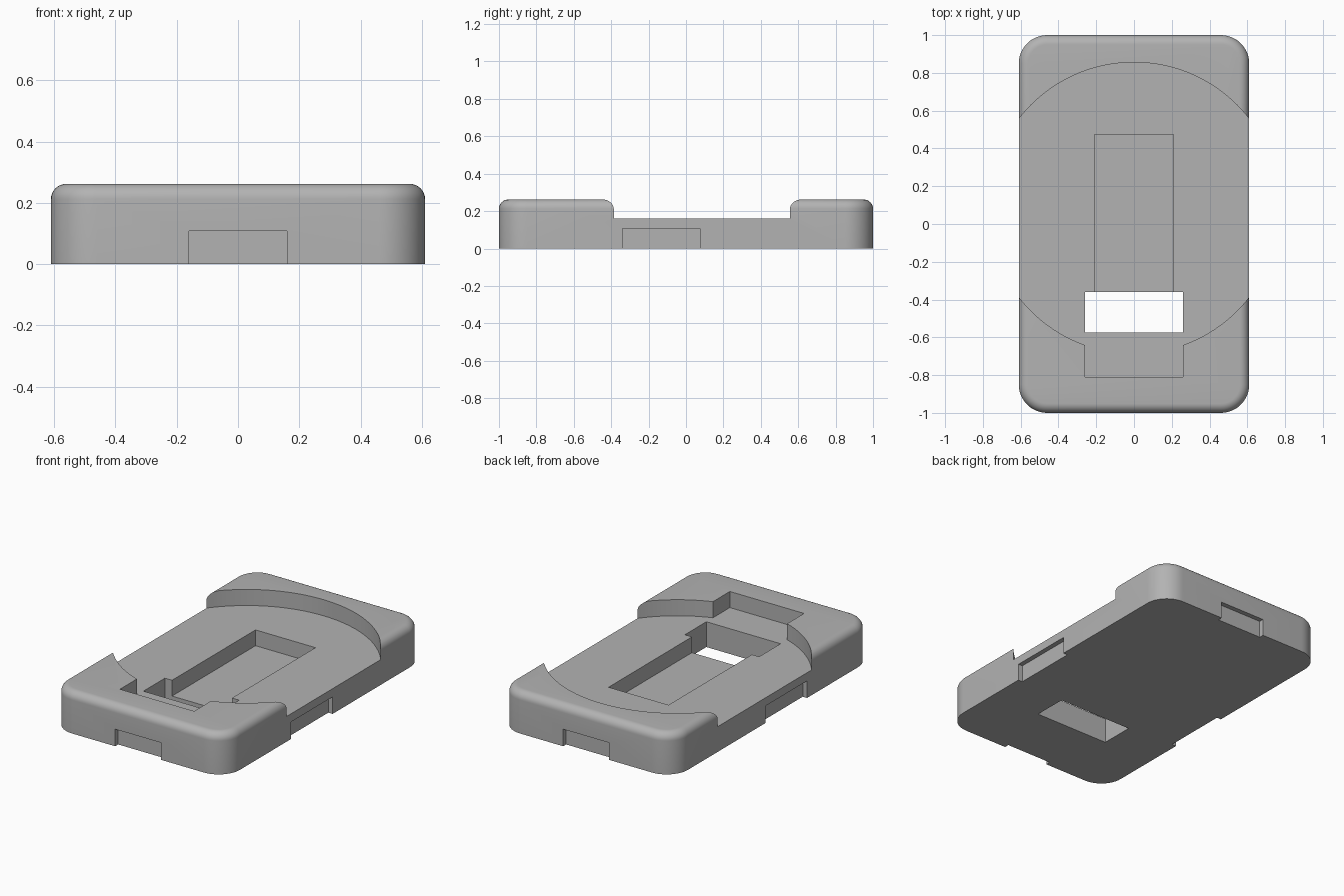
import bpy, bmesh, math

if "Cube" in bpy.data.objects:
    bpy.data.objects.remove(bpy.data.objects["Cube"])

HALF_X, HALF_Y, HEIGHT = 0.61, 1.0, 0.262
CORNER, FILLET = 0.15, 0.05
FLOOR = 0.16            # level of the round recess

grey = bpy.data.materials.new("mid grey")
grey.use_nodes = True
grey.diffuse_color = (0.45, 0.45, 0.45, 1)
grey.node_tree.nodes["Principled BSDF"].inputs["Base Color"].default_value = (0.45, 0.45, 0.45, 1)


def finish(name, bm):
    bmesh.ops.recalc_face_normals(bm, faces=bm.faces)
    mesh = bpy.data.meshes.new(name)
    bm.to_mesh(mesh)
    bm.free()
    obj = bpy.data.objects.new(name, mesh)
    bpy.context.collection.objects.link(obj)
    mesh.materials.append(grey)
    return obj


def rounded_ring(bm, inset, z, steps=12):
    """Rounded rectangle of vertices, shrunk by inset."""
    ring = []
    for quarter, (sx, sy) in enumerate([(1, 1), (-1, 1), (-1, -1), (1, -1)]):
        for i in range(steps + 1):
            a = math.pi / 2 * (quarter + i / steps)
            r = CORNER - inset
            ring.append(bm.verts.new((sx * (HALF_X - CORNER) + r * math.cos(a),
                                      sy * (HALF_Y - CORNER) + r * math.sin(a), z)))
    return ring


def box(name, x0, x1, y0, y1, z0, z1):
    bm = bmesh.new()
    bmesh.ops.create_cube(bm, size=1)
    for v in bm.verts:
        v.co = ((x0 + x1) / 2 + v.co.x * (x1 - x0),
                (y0 + y1) / 2 + v.co.y * (y1 - y0),
                (z0 + z1) / 2 + v.co.z * (z1 - z0))
    return finish(name, bm)


def disc(name, radius, y, z0, z1):
    bm = bmesh.new()
    bmesh.ops.create_cone(bm, cap_ends=True, segments=128, radius1=radius,
                          radius2=radius, depth=z1 - z0)
    bmesh.ops.translate(bm, verts=bm.verts, vec=(0, y, (z0 + z1) / 2))
    return finish(name, bm)


# Body: straight walls topped by a quarter-round edge
bm = bmesh.new()
rings = [rounded_ring(bm, 0, 0)]
for i in range(9):
    a = math.pi / 2 * i / 8
    rings.append(rounded_ring(bm, FILLET * (1 - math.cos(a)),
                              HEIGHT - FILLET + FILLET * math.sin(a)))
for low, high in zip(rings, rings[1:]):
    for i in range(len(low)):
        j = (i + 1) % len(low)
        bm.faces.new((low[i], low[j], high[j], high[i]))
bm.faces.new(rings[0][::-1])
bm.faces.new(rings[-1])
body = finish("case_body", bm)

# Cutters: round recess, its square notch, long slot, through hole, wall notches
NOTCH_TOP, NOTCH_DEPTH, OUT = 0.108, 0.03, 0.1
cutters = [
    disc("round_recess", 0.771, 0.085, FLOOR, 0.5),
    box("recess_notch", -0.26, 0.26, -0.81, -0.45, FLOOR, 0.5),
    box("long_slot", -0.21, 0.21, -0.45, 0.475, 0.06, 0.4),
    box("through_hole", -0.26, 0.26, -0.575, -0.36, -OUT, 0.4),
]
for side, label in ((-1, "right"), (1, "left")):
    x0, x1 = sorted((side * (HALF_X - NOTCH_DEPTH), side * (HALF_X + OUT)))
    cutters.append(box(label + "_wall_notch", x0, x1, -0.34, 0.075, -OUT, NOTCH_TOP))
for side, label in ((-1, "front"), (1, "back")):
    y0, y1 = sorted((side * (HALF_Y - NOTCH_DEPTH), side * (HALF_Y + OUT)))
    cutters.append(box(label + "_wall_notch", -0.16, 0.16, y0, y1, -OUT, NOTCH_TOP))

bpy.context.view_layer.objects.active = body
for cutter in cutters:
    mod = body.modifiers.new(cutter.name, 'BOOLEAN')
    mod.operation, mod.solver, mod.object = 'DIFFERENCE', 'EXACT', cutter
    bpy.ops.object.modifier_apply(modifier=mod.name)
    bpy.data.objects.remove(cutter)

# Smooth rounds, crisp cut edges
bpy.ops.object.select_all(action='DESELECT')
body.select_set(True)
bpy.ops.object.shade_smooth_by_angle(angle=math.radians(30))
